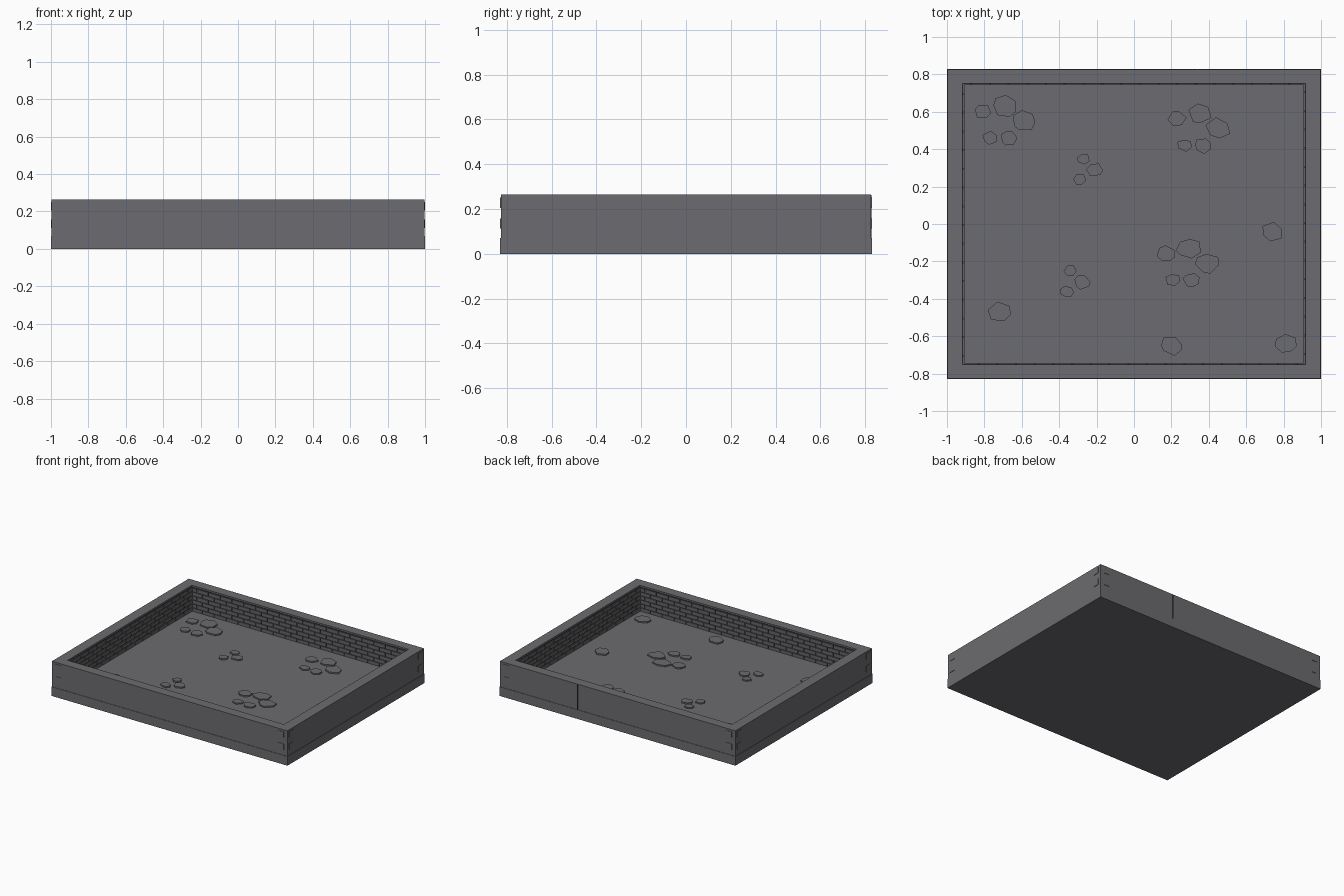
import bpy, bmesh, math, random
from mathutils import Vector, Matrix

random.seed(4)
if "Cube" in bpy.data.objects:
    bpy.data.objects.remove(bpy.data.objects["Cube"], do_unlink=True)


def material(name, colour):
    m = bpy.data.materials.new(name)
    m.use_nodes = True
    m.diffuse_color = (*colour, 1)
    m.node_tree.nodes["Principled BSDF"].inputs["Base Color"].default_value = (*colour, 1)
    return m


STONE = material("grey stone", (0.15, 0.148, 0.16))
BRICK = material("brick grey", (0.13, 0.128, 0.138))
MORTAR = material("dark mortar", (0.035, 0.035, 0.04))

HX, HY, TOP = 1.0, 0.83, 0.265      # outer half sizes and rim height
IX, IY, FLOOR = 0.917, 0.752, 0.07  # inner half sizes and floor height
SKIN = 0.003                        # how far corner blocks stand out


def finish(bm, name, mat):
    bmesh.ops.recalc_face_normals(bm, faces=bm.faces)
    mesh = bpy.data.meshes.new(name)
    bm.to_mesh(mesh)
    bm.free()
    mesh.materials.append(mat)
    obj = bpy.data.objects.new(name, mesh)
    bpy.context.collection.objects.link(obj)
    return obj


def add_box(bm, low, high):
    low, high = Vector(low), Vector(high)
    size = high - low
    bmesh.ops.create_cube(bm, size=1, matrix=Matrix.Translation((low + high) / 2)
                          @ Matrix.Diagonal((*size, 1)))


def add_prism(bm, outline, z0, z1):
    face = bm.faces.new([bm.verts.new((x, y, z0)) for x, y in outline])
    up = bmesh.ops.extrude_face_region(bm, geom=[face])
    verts = [v for v in up["geom"] if isinstance(v, bmesh.types.BMVert)]
    bmesh.ops.translate(bm, verts=verts, vec=(0, 0, z1 - z0))


# Base slab, which is also the floor
bm = bmesh.new()
add_box(bm, (-HX, -HY, 0), (HX, HY, FLOOR))
finish(bm, "floor_slab", STONE)

# Surrounding wall: a rectangular ring swept up from the slab
bm = bmesh.new()
rings = []
for z in (FLOOR, TOP):
    for x, y in ((HX - SKIN, HY - SKIN), (IX, IY)):
        rings.append([bm.verts.new((sx * x, sy * y, z))
                      for sx, sy in ((-1, -1), (1, -1), (1, 1), (-1, 1))])
for a, b in ((0, 1), (1, 3), (3, 2), (2, 0)):
    for i in range(4):
        j = (i + 1) % 4
        bm.faces.new((rings[a][i], rings[a][j], rings[b][j], rings[b][i]))
finish(bm, "boundary_wall", STONE)

# Corner blocks on both faces of every corner
bm = bmesh.new()
for sx in (-1, 1):
    for sy in (-1, 1):
        for z in (0.135, 0.228):
            for cx, cy, wx, wy in ((0.943, HY - 0.01, 0.024, 0.01),
                                   (HX - 0.01, 0.78, 0.01, 0.024)):
                add_box(bm, (sx * cx - wx, sy * cy - wy, z - 0.023),
                        (sx * cx + wx, sy * cy + wy, z + 0.023))
finish(bm, "corner_blocks", STONE)

# Vertical joint in the back wall
bm = bmesh.new()
add_box(bm, (0.337, HY - 0.006, FLOOR), (0.343, HY - 0.001, TOP - 0.002))
finish(bm, "back_wall_joint", MORTAR)

# Brick lining: a mortar sheet with running-bond bricks on each inner side
COURSES, PITCH, GAP = 6, 0.1, 0.006
LINING_TOP = TOP - 0.012
course = (LINING_TOP - FLOOR) / COURSES


def lining_side(name, half, offset, angle):
    turn = Matrix.Rotation(angle, 4, 'Z')
    sheet = bmesh.new()
    add_box(sheet, (-half, offset - 0.004, FLOOR), (half, offset + 0.002, LINING_TOP))
    sheet.transform(turn)
    finish(sheet, name + "_mortar", MORTAR)
    bricks = bmesh.new()
    for row in range(COURSES):
        z = FLOOR + row * course
        x = -half - (PITCH / 2 if row % 2 else 0)
        while x < half:
            left, right = max(x, -half), min(x + PITCH - GAP, half)
            if right - left > 0.015:
                add_box(bricks, (left, offset - 0.01, z + GAP / 2),
                        (right, offset, z + course - GAP / 2))
            x += PITCH
    bricks.transform(turn)
    finish(bricks, name + "_bricks", BRICK)


lining_side("back", IX, IY, 0)
lining_side("right", IY, IX, -math.pi / 2)
lining_side("front", IX, IY, math.pi)
lining_side("left", IY, IX, math.pi / 2)

# Flagstones: irregular flat slabs lying singly and in clusters
BIG = ((-0.11, 0.06, 0.05), (0.01, 0.09, 0.068), (-0.07, -0.08, 0.042),
       (0.03, -0.08, 0.05), (0.11, 0.01, 0.068))
SMALL = ((-0.04, -0.05, 0.04), (0.04, 0.0, 0.045), (-0.02, 0.06, 0.035))
LONE = ((0, 0, 0.062),)
groups = (
    (BIG, ((-0.70, 0.54), (0.34, 0.50), (0.28, -0.22))),
    (SMALL, ((-0.25, 0.29), (-0.32, -0.31))),
    (LONE, ((0.81, -0.64), (0.20, -0.65), (0.74, -0.04), (-0.72, -0.47))),
)
bm = bmesh.new()
for pattern, centres in groups:
    for cx, cy in centres:
        for dx, dy, radius in pattern:
            sides = random.choice((6, 7))
            start = random.random() * math.tau
            outline = []
            for i in range(sides):
                a = start + math.tau * (i + random.uniform(-0.2, 0.2)) / sides
                r = radius * random.uniform(0.85, 1.08)
                outline.append((cx + dx + r * math.cos(a), cy + dy + 0.85 * r * math.sin(a)))
            add_prism(bm, outline, FLOOR - 0.005, FLOOR + 0.01)
finish(bm, "flagstones", STONE)
